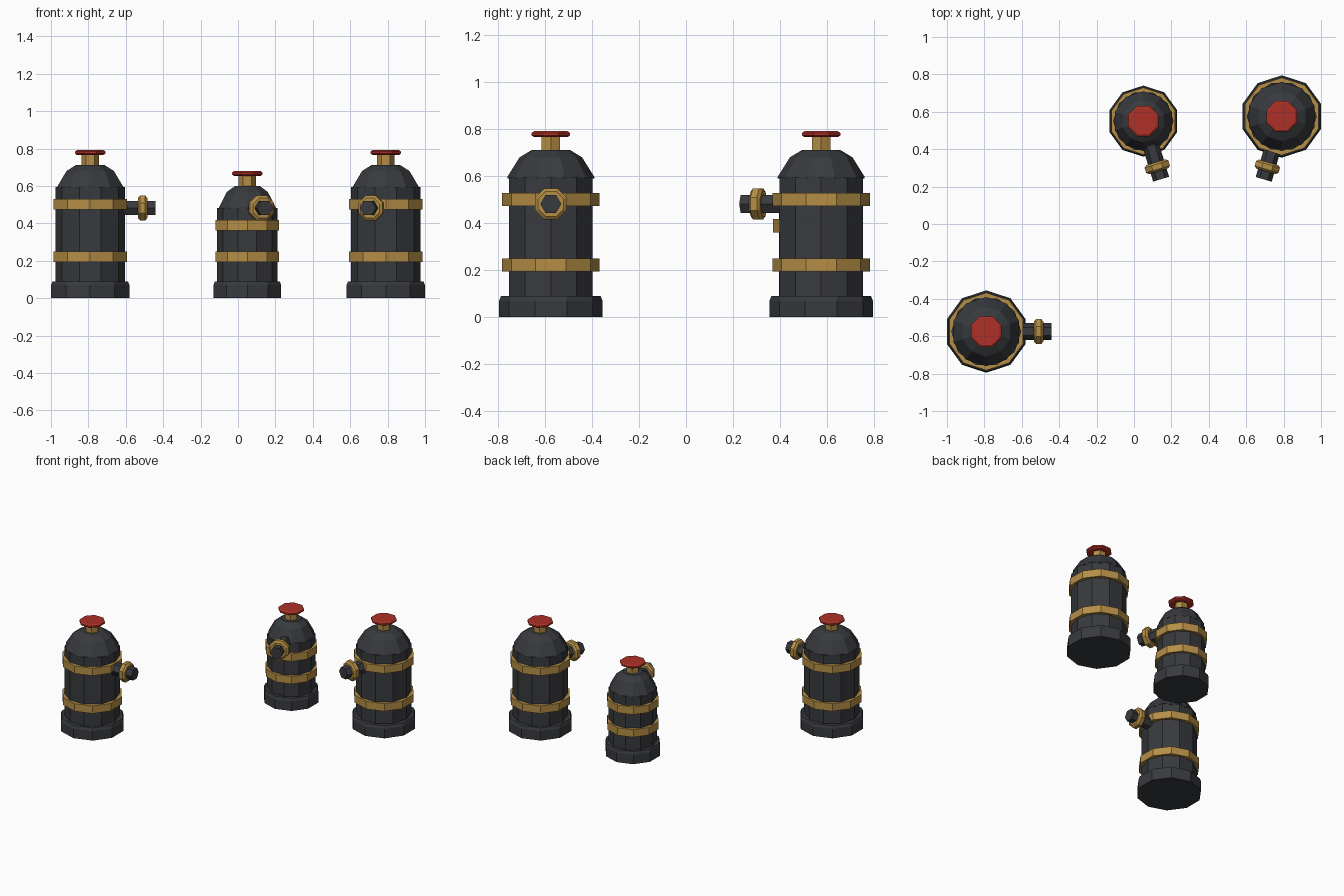
import bpy, bmesh
from math import pi, sin, cos, radians
from mathutils import Matrix

if "Cube" in bpy.data.objects:
    bpy.data.objects.remove(bpy.data.objects["Cube"])


def material(name, rgb):
    m = bpy.data.materials.new(name)
    m.diffuse_color = (*rgb, 1)
    m.use_nodes = True
    m.node_tree.nodes["Principled BSDF"].inputs["Base Color"].default_value = m.diffuse_color
    return m


DARK = material("dark_iron", (0.04, 0.042, 0.048))
BRASS = material("brass", (0.46, 0.27, 0.06))
RED = material("red_paint", (0.42, 0.03, 0.02))


def lathe(name, profile, sides, phase, mat, matrix):
    """Closed, flat-faced turned solid from (radius, height) points."""
    bm = bmesh.new()
    rings = [[bm.verts.new((r * cos(phase + 2 * pi * i / sides),
                            r * sin(phase + 2 * pi * i / sides), z))
              for i in range(sides)] for r, z in profile]
    for a, b in zip(rings, rings[1:]):
        for i in range(sides):
            j = (i + 1) % sides
            bm.faces.new((a[i], a[j], b[j], b[i]))
    bm.faces.new(rings[0][::-1])
    bm.faces.new(rings[-1])
    me = bpy.data.meshes.new(name)
    bm.to_mesh(me)
    bm.free()
    me.materials.append(mat)
    ob = bpy.data.objects.new(name, me)
    ob.matrix_world = matrix
    bpy.context.collection.objects.link(ob)


def tank(tag, x, y, s, dz, angle):
    """s scales the radii, dz shortens the body, angle aims the valve."""
    at = Matrix.Translation((x, y, 0))
    up = pi / 2  # decagon with a corner on the y axis

    # foot, shell and domed shoulder
    lathe(tag + "_foot", [(.22 * s, 0), (.22 * s, .07), (.212 * s, .09)], 10, up, DARK, at)
    lathe(tag + "_shell", [(.187 * s, .05), (.187 * s, .595 + dz)], 10, 0, DARK, at)
    lathe(tag + "_dome", [(.185 * s, .59 + dz), (.185 * s, .597 + dz), (.133 * s, .68 + dz),
                          (.08 * s, .712 + dz)], 10, up, DARK, at)

    # brass bands
    for part, z in (("_lower_band", .222), ("_upper_band", .501 + dz)):
        r = .2075 * s
        lathe(tag + part, [(r, z - .028), (r, z + .028)], 10, up, BRASS, at)

    # neck and handwheel
    lathe(tag + "_neck", [(.046, .69 + dz), (.046, .775 + dz)], 6, 0, BRASS, at)
    lathe(tag + "_handwheel", [(.077, .766 + dz), (.088, .773 + dz), (.088, .784 + dz),
                               (.077, .791 + dz)], 8, pi / 8, RED, at)

    # side outlet: pipe with brass collar
    out = (Matrix.Translation((x, y, .482)) @ Matrix.Rotation(radians(angle), 4, 'Z')
           @ Matrix.Rotation(pi / 2, 4, 'Y'))
    d = .187 * (1 - s)
    lathe(tag + "_outlet_pipe", [(.0445, .1), (.0445, .35 - d)], 6, pi / 2, DARK, out)
    c = .28 - d
    lathe(tag + "_outlet_collar", [(.058, c - .025), (.072, c - .014), (.072, c + .014),
                                   (.058, c + .025)], 8, pi / 8, BRASS, out)


tank("left_tank", -.79, -.575, 1, 0, 0)
tank("small_tank", .05, .55, .864, -.112, -73)
tank("right_tank", .79, .575, 1, 0, -106)
